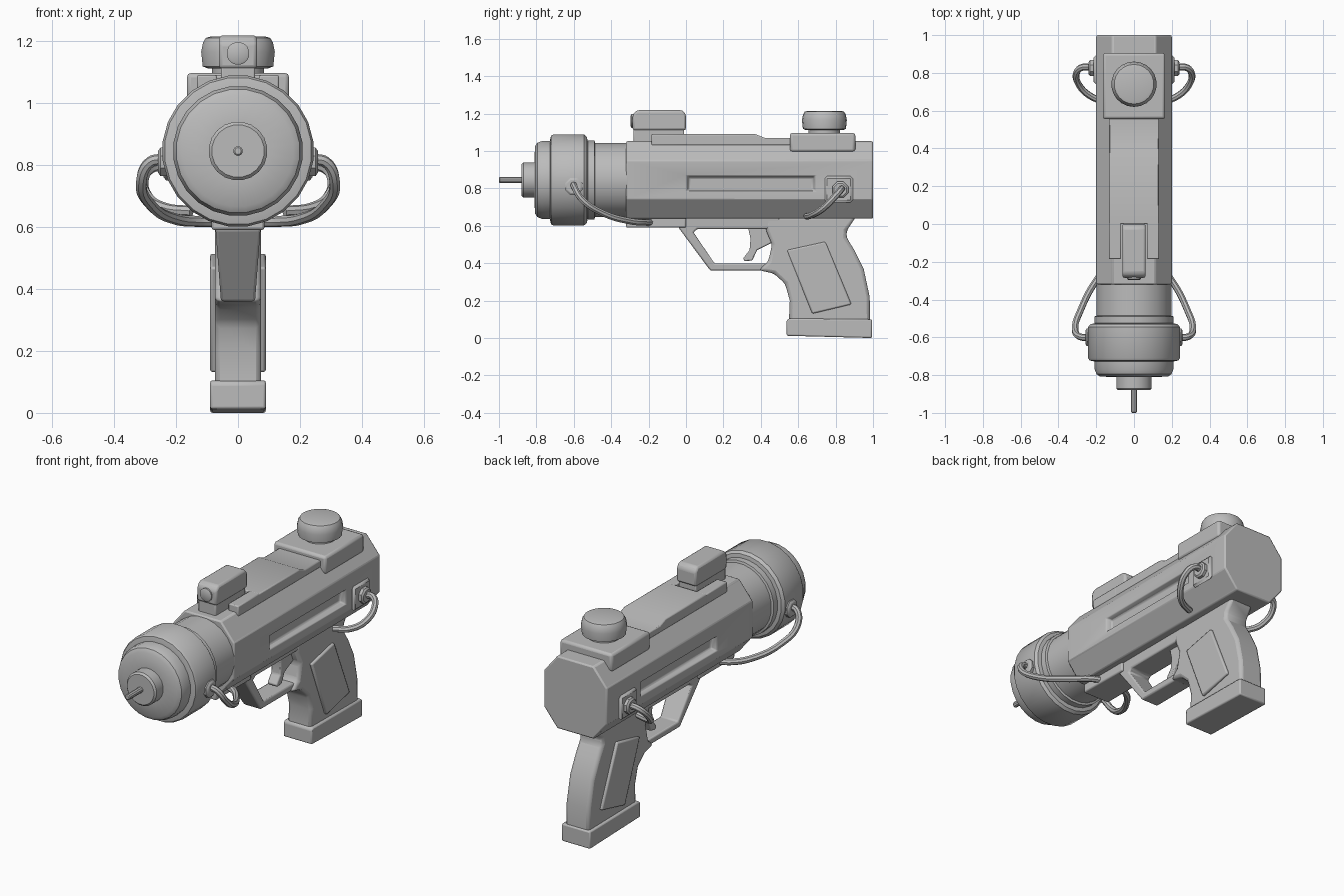
import bpy, bmesh, math
from mathutils import Vector

cube = bpy.data.objects.get("Cube")
if cube:
    bpy.data.objects.remove(cube, do_unlink=True)

grey = bpy.data.materials.new("plain grey")
grey.use_nodes = True
grey.diffuse_color = (0.5, 0.5, 0.5, 1)
grey.node_tree.nodes["Principled BSDF"].inputs["Base Color"].default_value = (0.5, 0.5, 0.5, 1)

AXIS = 0.845  # height of the barrel axis


def finish(name, bm, bevel=0.0, segments=2):
    bmesh.ops.recalc_face_normals(bm, faces=bm.faces)
    mesh = bpy.data.meshes.new(name)
    bm.to_mesh(mesh)
    bm.free()
    obj = bpy.data.objects.new(name, mesh)
    bpy.context.collection.objects.link(obj)
    mesh.materials.append(grey)
    if bevel:
        mod = obj.modifiers.new("bevel", "BEVEL")
        mod.width, mod.segments = bevel, segments
        mod.limit_method, mod.angle_limit = "ANGLE", math.radians(25)
    smooth(obj)
    return obj


def smooth(obj):
    bpy.ops.object.select_all(action="DESELECT")
    obj.select_set(True)
    bpy.context.view_layer.objects.active = obj
    bpy.ops.object.shade_smooth_by_angle(angle=math.radians(32))


def loft(name, rings, bevel=0.0, segments=2):
    """Skin a list of equal-length point rings and close both ends."""
    bm = bmesh.new()
    rows = [[bm.verts.new(p) for p in ring] for ring in rings]
    n = len(rows[0])
    for a, b in zip(rows, rows[1:]):
        for i in range(n):
            bm.faces.new((a[i], a[(i + 1) % n], b[(i + 1) % n], b[i]))
    bm.faces.new(rows[0])
    bm.faces.new(rows[-1])
    return finish(name, bm, bevel, segments)


def prism(name, outline, x0, x1, bevel=0.0, segments=2):
    """Extrude a (y, z) outline across x."""
    return loft(name, [[(x, y, z) for y, z in outline] for x in (x0, x1)], bevel, segments)


def box(name, x, y, z, bevel=0.0, segments=2):
    return prism(name, [(y[0], z[0]), (y[1], z[0]), (y[1], z[1]), (y[0], z[1])],
                 x[0], x[1], bevel, segments)


def lathe(name, profile, origin, axis, sides=24):
    """Revolve (distance, radius) pairs about an axis through origin."""
    turn = Vector((0, 0, 1)).rotation_difference(Vector(axis)).to_matrix()
    rings = []
    for d, r in profile:
        angles = [math.tau * (i + 0.5) / sides for i in range(sides)]
        rings.append([turn @ Vector((r * math.cos(a), r * math.sin(a), d)) + Vector(origin)
                      for a in angles])
    return loft(name, rings)


def hose(name, points, radius):
    curve = bpy.data.curves.new(name, "CURVE")
    curve.dimensions = "3D"
    curve.bevel_depth, curve.bevel_resolution, curve.resolution_u = radius, 2, 6
    curve.use_fill_caps = True
    spline = curve.splines.new("BEZIER")
    spline.bezier_points.add(len(points) - 1)
    for bp, p in zip(spline.bezier_points, points):
        bp.co = p
        bp.handle_left_type = bp.handle_right_type = "AUTO"
    obj = bpy.data.objects.new(name, curve)
    bpy.context.collection.objects.link(obj)
    curve.materials.append(grey)
    bpy.ops.object.select_all(action="DESELECT")
    obj.select_set(True)
    bpy.context.view_layer.objects.active = obj
    bpy.ops.object.convert(target="MESH")
    smooth(bpy.context.view_layer.objects.active)


# Octagonal receiver with a recessed slot on each side
W, H, CX, CZ = 0.2, 0.207, 0.085, 0.105
section = [(W, H - CZ), (W - CX, H), (CX - W, H), (-W, H - CZ),
           (-W, CZ - H), (CX - W, -H), (W - CX, -H), (W, CZ - H)]
body = loft("body", [[(x, y, AXIS + z) for x, z in section] for y in (-0.32, 1.0)])
for s, side in ((1, "left"), (-1, "right")):
    rings = []
    for x, grow in ((0.165, 0), (0.21, 0.014)):
        y0, y1, z0, z1 = 0.015 - grow, 0.68 + grow, 0.795 - grow, 0.858 + grow
        rings.append([(s * x, y0, z0), (s * x, y1, z0), (s * x, y1, z1), (s * x, y0, z1)])
    cutter = loft(side + "_slot_cutter", rings)
    cutter.hide_render = True
    cutter.hide_viewport = True
    cut = body.modifiers.new("slot", "BOOLEAN")
    cut.object, cut.solver = cutter, "EXACT"
edge = body.modifiers.new("bevel", "BEVEL")
edge.width, edge.segments, edge.limit_method = 0.008, 2, "ANGLE"

# Barrel, collar, large ring and nose
front = (0, 0, AXIS)
lathe("barrel", [(0.3, 0.2), (0.55, 0.2)], front, (0, -1, 0))
lathe("collar", [(0.485, 0.198), (0.49, 0.212), (0.525, 0.212), (0.535, 0.2)], front, (0, -1, 0))
lathe("front_ring", [(0.525, 0.205), (0.53, 0.232), (0.545, 0.245), (0.71, 0.245),
                     (0.722, 0.238), (0.728, 0.21)], front, (0, -1, 0))
lathe("nose", [(0.72, 0.21), (0.77, 0.21), (0.795, 0.2), (0.808, 0.18), (0.81, 0.09)],
      front, (0, -1, 0))
lathe("nozzle", [(0.8, 0.095), (0.87, 0.095), (0.88, 0.085)], front, (0, -1, 0), 20)
lathe("needle", [(0.87, 0.016), (0.995, 0.016), (1.0, 0.011)], front, (0, -1, 0), 10)

# Top rail, notched at the front for the sight
prism("top_rail", [(0.0, 1.03), (0.58, 1.03), (0.58, 1.07), (0.42, 1.07), (0.37, 1.09), (0.0, 1.09)],
      -0.132, 0.132, 0.006)
for s, side in ((1, "left"), (-1, "right")):
    box(side + "_rail_prong", sorted((s * 0.068, s * 0.132)), (-0.185, 0.01), (1.03, 1.09), 0.006)

# Sight with a round lens
box("sight_base", (-0.055, 0.055), (-0.28, -0.01), (1.03, 1.12), 0.006)
prism("sight", [(-0.285, 1.11), (0.0, 1.11), (0.0, 1.195), (-0.02, 1.218), (-0.262, 1.218), (-0.285, 1.195)],
      -0.062, 0.062, 0.012)
lathe("sight_lens", [(0.27, 0.037), (0.292, 0.037), (0.296, 0.03)], (0, 0, 1.16), (0, -1, 0), 16)

# Rear block and filler knob
box("rear_block", (-0.165, 0.165), (0.555, 0.905), (0.995, 1.097), 0.014)
lathe("knob_neck", [(1.08, 0.085), (1.13, 0.085)], (0, 0.74, 0), (0, 0, 1))
lathe("knob", [(1.112, 0.1), (1.118, 0.115), (1.165, 0.12), (1.195, 0.114), (1.21, 0.105), (1.214, 0.09)],
      (0, 0.74, 0), (0, 0, 1), 22)

# Underside block, trigger guard, trigger and grip
box("under_block", (-0.085, 0.085), (-0.32, 0.0), (0.59, 0.66), 0.008)
guard = [(-0.04, 0.65), (-0.04, 0.59), (0.13, 0.36), (0.5, 0.36), (0.5, 0.398), (0.153, 0.398),
         (0.04, 0.565), (0.06, 0.583), (0.5, 0.583), (0.5, 0.65)]


def guard_width(z):
    return 0.055 + (z - 0.36) * 0.075


loft("trigger_guard", [[(s * guard_width(z), y, z) for y, z in guard] for s in (-1, 1)], 0.008)
prism("trigger", [(0.33, 0.6), (0.345, 0.53), (0.34, 0.47), (0.305, 0.425), (0.315, 0.41),
                  (0.355, 0.415), (0.38, 0.47), (0.46, 0.51), (0.47, 0.6)], -0.03, 0.03, 0.006)
prism("grip", [(0.42, 0.65), (0.43, 0.57), (0.46, 0.5), (0.44, 0.41), (0.39, 0.362), (0.47, 0.345),
               (0.53, 0.29), (0.555, 0.2), (0.55, 0.08), (0.985, 0.08), (0.982, 0.22), (0.95, 0.37),
               (0.9, 0.47), (0.857, 0.54), (0.86, 0.575), (0.91, 0.65)], -0.075, 0.075, 0.02)
prism("grip_base", [(0.538, 0.012), (0.995, 0.0), (0.995, 0.1), (0.55, 0.105), (0.538, 0.095)],
      -0.09, 0.09, 0.014)
panel = [(0.54, 0.47), (0.745, 0.515), (0.885, 0.18), (0.675, 0.13)]
prism("grip_panels", panel, -0.09, 0.09, 0.008)

# Hoses with their plates and nuts on both sides
for s, side in ((1, "left"), (-1, "right")):
    out = (s, 0, 0)
    box(side + "_rear_plate", sorted((s * 0.19, s * 0.215)), (0.742, 0.892), (0.725, 0.865), 0.022, 1)
    lathe(side + "_rear_nut", [(0.2, 0.046), (0.232, 0.046), (0.24, 0.036)], (0, 0.825, 0.793), out, 8)
    hose(side + "_rear_hose", [(s * x, y, z) for x, y, z in (
        (0.225, 0.828, 0.795), (0.272, 0.83, 0.795), (0.304, 0.8, 0.76), (0.29, 0.735, 0.695),
        (0.235, 0.68, 0.66), (0.15, 0.645, 0.65))], 0.018)
    lathe(side + "_front_nut", [(0.21, 0.05), (0.25, 0.05), (0.258, 0.038)], (0, -0.6, 0.81), out, 8)
    hose(side + "_front_hose", [(s * x, y, z) for x, y, z in (
        (0.235, -0.6, 0.818), (0.282, -0.598, 0.81), (0.312, -0.56, 0.745), (0.28, -0.45, 0.67),
        (0.2, -0.3, 0.625), (0.13, -0.22, 0.618), (0.07, -0.19, 0.618))], 0.018)
